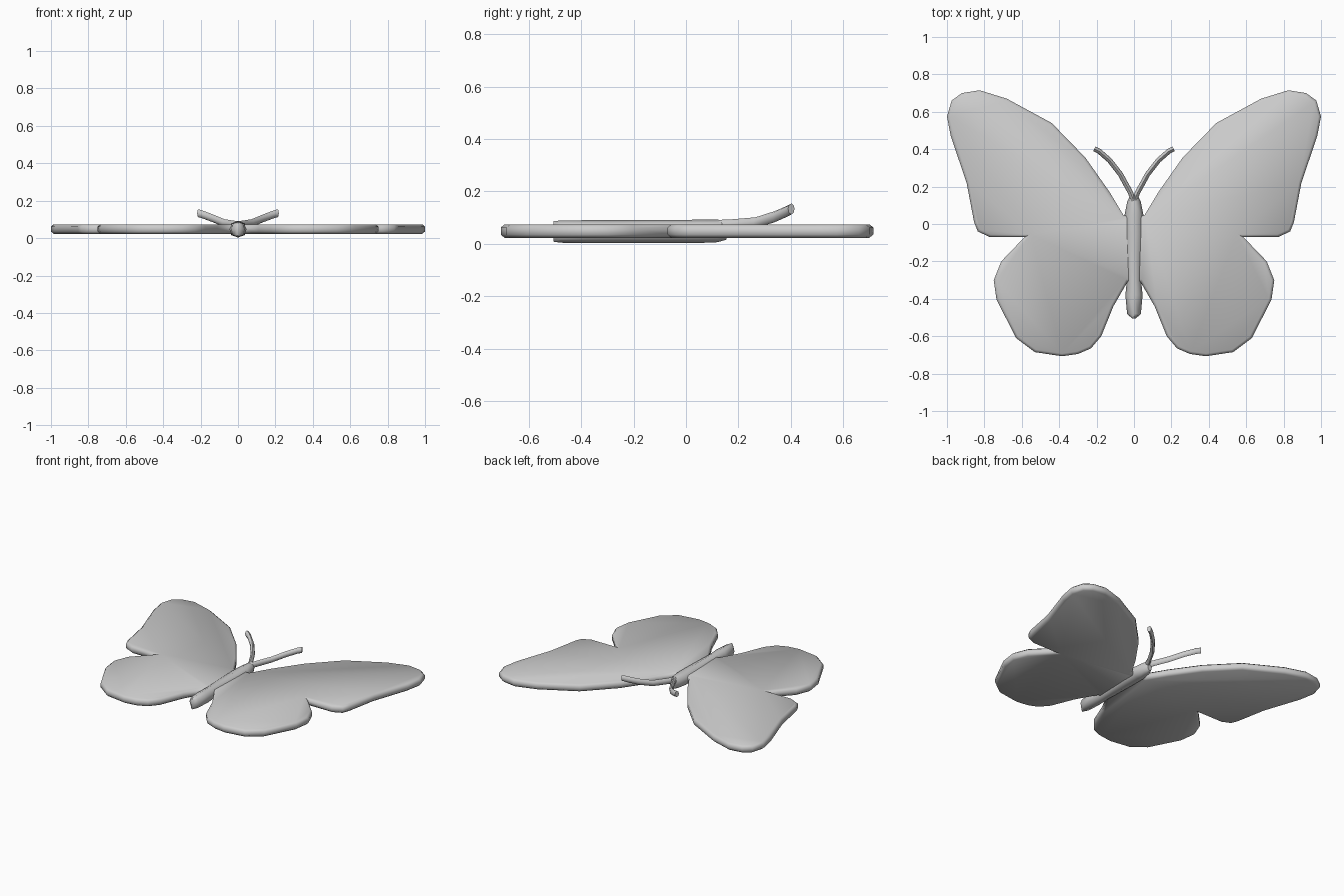
import bpy, bmesh, math
from mathutils import Vector

cube = bpy.data.objects.get("Cube")
if cube:
    bpy.data.objects.remove(cube, do_unlink=True)

grey = bpy.data.materials.new("plain_grey")
grey.use_nodes = True
GREY = (0.6, 0.6, 0.6, 1)
grey.diffuse_color = GREY
grey.node_tree.nodes["Principled BSDF"].inputs["Base Color"].default_value = GREY


def finish(bm, name, angle):
    bmesh.ops.recalc_face_normals(bm, faces=bm.faces)
    mesh = bpy.data.meshes.new(name)
    bm.to_mesh(mesh)
    bm.free()
    mesh.materials.append(grey)
    ob = bpy.data.objects.new(name, mesh)
    bpy.context.collection.objects.link(ob)
    bpy.ops.object.select_all(action="DESELECT")
    bpy.context.view_layer.objects.active = ob
    ob.select_set(True)
    bpy.ops.object.shade_smooth_by_angle(angle=math.radians(angle))
    return ob


def loft(name, rings, sides=8):
    """Skin rings given as (centre, side radius vector, up radius vector)."""
    bm = bmesh.new()
    loops = []
    for centre, side, up in rings:
        turns = [math.tau * i / sides for i in range(sides)]
        loops.append([bm.verts.new(centre + side * math.cos(t) + up * math.sin(t)) for t in turns])
    for a, b in zip(loops, loops[1:]):
        for i in range(sides):
            j = (i + 1) % sides
            bm.faces.new((a[i], a[j], b[j], b[i]))
    bm.faces.new(loops[0])
    bm.faces.new(loops[-1])
    return finish(bm, name, 60)


# Wings: one mirrored outline, made into a slab with a rounded rim
half = [(0.055, 0.045), (0.13, 0.17), (0.26, 0.355), (0.44, 0.54), (0.68, 0.67),
        (0.825, 0.715), (0.92, 0.70), (0.975, 0.66), (1.0, 0.575), (0.98, 0.47),
        (0.895, 0.22), (0.855, 0.01), (0.835, -0.04), (0.77, -0.07), (0.585, -0.07),
        (0.71, -0.20), (0.75, -0.30), (0.735, -0.405), (0.63, -0.61), (0.53, -0.685),
        (0.385, -0.707), (0.30, -0.695), (0.23, -0.665), (0.175, -0.60), (0.11, -0.44),
        (0.035, -0.31)]
outline = half + [(-x, y) for x, y in reversed(half)]
bm = bmesh.new()
low = [bm.verts.new((x, y, 0.035)) for x, y in outline]
high = [bm.verts.new((x, y, 0.062)) for x, y in outline]
for i in range(len(outline)):
    j = (i + 1) % len(outline)
    bm.faces.new((low[i], low[j], high[j], high[i]))
caps = [bm.faces.new(low), bm.faces.new(high)]
bmesh.ops.recalc_face_normals(bm, faces=bm.faces)
for cap in caps:
    bmesh.ops.inset_region(bm, faces=[cap], thickness=0.014, depth=0.012, use_even_offset=True)
finish(bm, "wings", 60)

# Body: long tapered tube, (y, half width, bottom, top)
stations = [(-0.505, 0.010, 0.008, 0.086), (-0.48, 0.037, 0.004, 0.089),
            (-0.38, 0.046, 0.003, 0.090), (-0.30, 0.038, 0.003, 0.090),
            (-0.05, 0.050, 0.003, 0.091), (0.05, 0.050, 0.003, 0.092),
            (0.12, 0.036, 0.006, 0.092), (0.155, 0.018, 0.016, 0.090)]
loft("body", [(Vector((0, y, (lo + hi) / 2)), Vector((w, 0, 0)), Vector((0, 0, (hi - lo) / 2)))
              for y, w, lo, hi in stations])

# Antennae: bent blades, thin from above and deeper from the side
path = [Vector(p) for p in ((0, 0.12, 0.07), (0.02, 0.17, 0.072), (0.072, 0.265, 0.08),
                            (0.13, 0.34, 0.104), (0.185, 0.388, 0.125), (0.212, 0.402, 0.133))]
for name, s in (("left_antenna", 1), ("right_antenna", -1)):
    rings = []
    for k, p in enumerate(path):
        d = path[min(k + 1, len(path) - 1)] - path[max(k - 1, 0)]
        side = Vector((d.y, -d.x, 0)).normalized() * 0.014
        side.x *= s
        rings.append((Vector((p.x * s, p.y, p.z)), side, Vector((0, 0, 0.021))))
    loft(name, rings)
